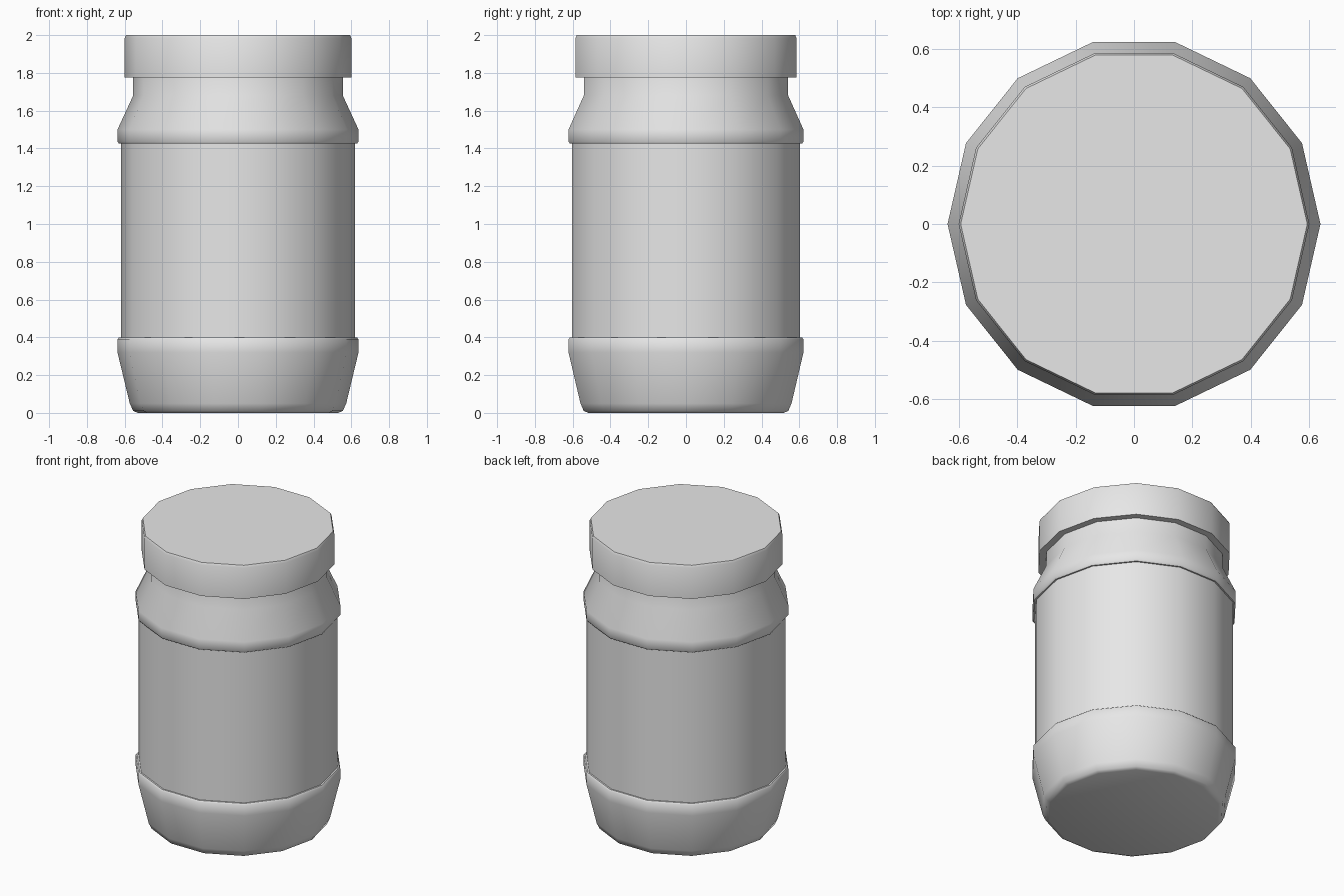
import bpy
import bmesh
from math import cos, sin, pi, radians

SIDES = 14

cube = bpy.data.objects.get("Cube")
if cube:
    bpy.data.objects.remove(cube, do_unlink=True)

grey = bpy.data.materials.new("light grey")
grey.use_nodes = True
colour = (0.8, 0.8, 0.8, 1)
grey.diffuse_color = colour
grey.node_tree.nodes["Principled BSDF"].inputs["Base Color"].default_value = colour


def lathe(name, profile, capped=True):
    """Turn a (radius, height) profile, listed bottom to top, around z."""
    bm = bmesh.new()
    rings = []
    for radius, z in profile:
        rings.append([bm.verts.new((radius * cos(2 * pi * i / SIDES),
                                    radius * sin(2 * pi * i / SIDES), z))
                      for i in range(SIDES)])
    for low, high in zip(rings, rings[1:]):
        for i in range(SIDES):
            j = (i + 1) % SIDES
            bm.faces.new((low[i], low[j], high[j], high[i]))
    if capped:
        bm.faces.new(rings[0][::-1])
        bm.faces.new(rings[-1])
    mesh = bpy.data.meshes.new(name)
    bm.to_mesh(mesh)
    bm.free()
    mesh.materials.append(grey)
    obj = bpy.data.objects.new(name, mesh)
    bpy.context.collection.objects.link(obj)
    bpy.ops.object.select_all(action='DESELECT')
    obj.select_set(True)
    bpy.context.view_layer.objects.active = obj
    bpy.ops.object.shade_smooth_by_angle(angle=radians(50))
    return obj


# Jar: rounded base, recessed wall, shoulder and neck
lathe("jar_body", [
    (0.53, 0), (0.555, 0.01), (0.573, 0.05), (0.638, 0.32),
    (0.638, 0.39), (0.63, 0.4), (0.61, 0.4),
    (0.61, 1.425), (0.63, 1.425), (0.638, 1.436),
    (0.638, 1.5), (0.555, 1.68), (0.555, 1.9)])

# Wrap-around label sitting in the recess
lathe("label", [(0.62, 0.4), (0.62, 1.425)], capped=False)

# Screw lid with a fine top chamfer
lathe("lid", [(0.6, 1.775), (0.6, 1.985), (0.593, 2)])
